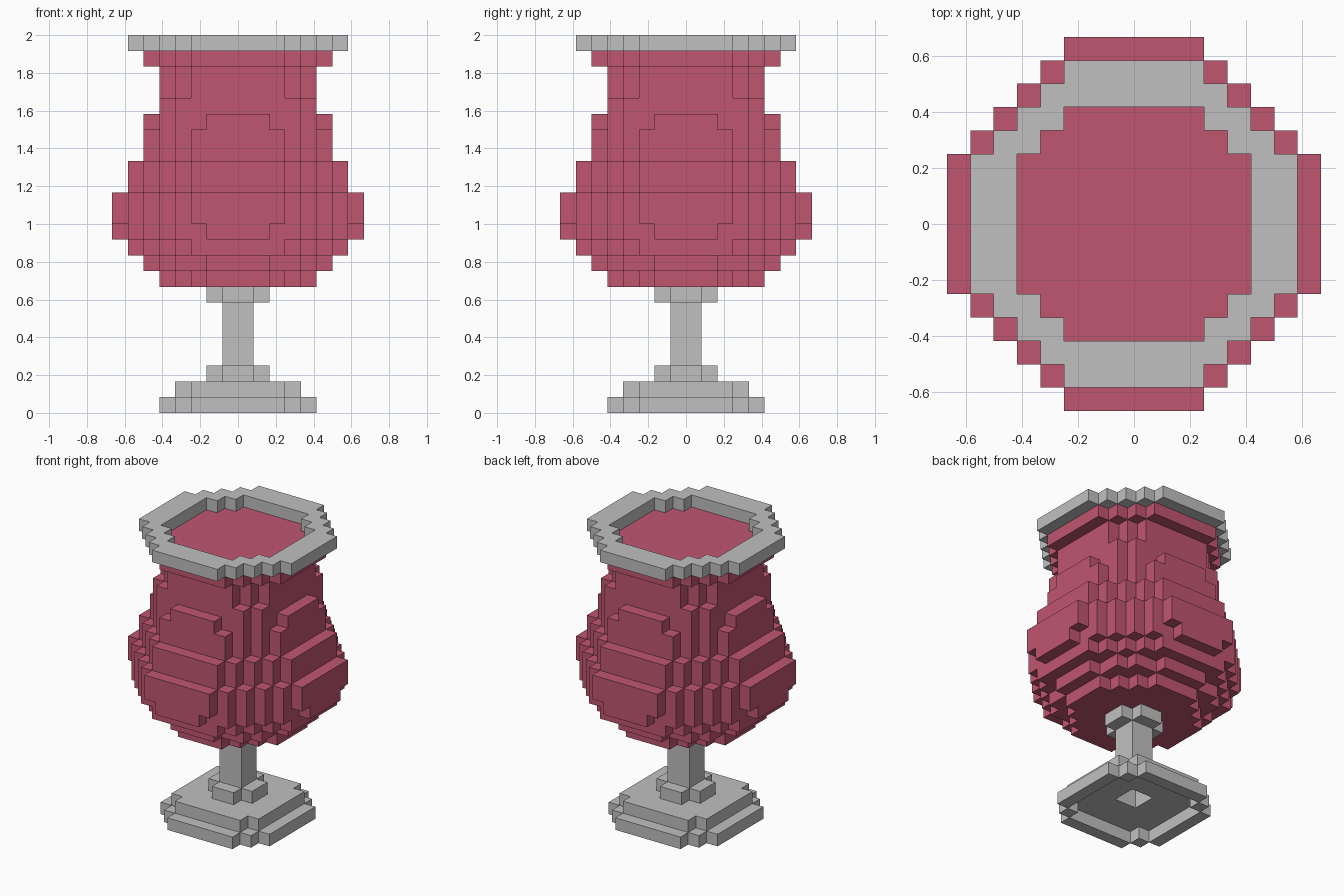
import bpy
import bmesh

cube = bpy.data.objects.get("Cube")
if cube:
    bpy.data.objects.remove(cube, do_unlink=True)

U = 1 / 12  # one block


def material(name, rgb):
    mat = bpy.data.materials.new(name)
    mat.use_nodes = True
    mat.diffuse_color = (*rgb, 1)
    mat.node_tree.nodes["Principled BSDF"].inputs["Base Color"].default_value = (*rgb, 1)
    return mat


def plan(half, flat, diagonal):
    """Blocks of a stepped octagon, mirrored into all four quadrants."""
    cells = set()
    for i in range(half):
        for j in range(half):
            if i + j <= diagonal and (max(i, j) < half - 1 or min(i, j) < flat):
                cells |= {(x, y) for x in (i, -1 - i) for y in (j, -1 - j)}
    return cells


hole = plan(1, 1, 0)

# Part: list of (bottom, top, blocks)
parts = {
    "foot": [
        (0, 1, plan(5, 3, 6) - plan(4, 3, 5)),
        (1, 2, plan(4, 3, 5) - hole),
        (2, 3, plan(2, 1, 1) - hole),
    ],
    "stem": [
        (3, 7, plan(1, 1, 0)),
        (7, 8, plan(2, 1, 1)),
    ],
    "bowl": [
        (8, 9, plan(5, 2, 5)),
        (9, 10, plan(6, 2, 7)),
        (10, 11, plan(7, 3, 8)),
        (11, 12, plan(8, 2, 9)),
        (12, 14, plan(8, 3, 9)),
        (14, 16, plan(7, 3, 8)),
        (16, 18, plan(6, 3, 7)),
        (18, 19, plan(6, 2, 7)),
        (19, 20, plan(5, 4, 7)),
        (20, 22, plan(5, 3, 6)),
        (22, 23, plan(6, 3, 7)),
    ],
    "rim": [
        (23, 24, plan(7, 3, 8) - plan(5, 3, 6)),
    ],
}

slabs = [slab for part in parts.values() for slab in part]
above = {low: cells for low, top, cells in slabs}
below = {top: cells for low, top, cells in slabs}


def build(name, part, mat):
    """Skin the blocks of a part, leaving out every covered face."""
    bm = bmesh.new()

    def quad(*points):
        bm.faces.new([bm.verts.new([c * U for c in p]) for p in points])

    for low, top, cells in part:
        for x, y in cells:
            corners = [(x, y), (x + 1, y), (x + 1, y + 1), (x, y + 1)]
            sides = [(x, y - 1), (x + 1, y), (x, y + 1), (x - 1, y)]
            for k, side in enumerate(sides):
                if side not in cells:
                    a, b = corners[k], corners[(k + 1) % 4]
                    quad((*a, low), (*b, low), (*b, top), (*a, top))
            if (x, y) not in above.get(top, ()):
                quad(*[(*c, top) for c in corners])
            if (x, y) not in below.get(low, ()):
                quad(*[(*c, low) for c in reversed(corners)])
    bmesh.ops.remove_doubles(bm, verts=bm.verts, dist=U / 100)
    mesh = bpy.data.meshes.new(name)
    bm.to_mesh(mesh)
    bm.free()
    mesh.materials.append(mat)
    obj = bpy.data.objects.new(name, mesh)
    bpy.context.collection.objects.link(obj)


grey = material("light grey", (0.527, 0.527, 0.527))
red = material("rose red", (0.527, 0.093, 0.165))
for name, part in parts.items():
    build(name, part, red if name == "bowl" else grey)
